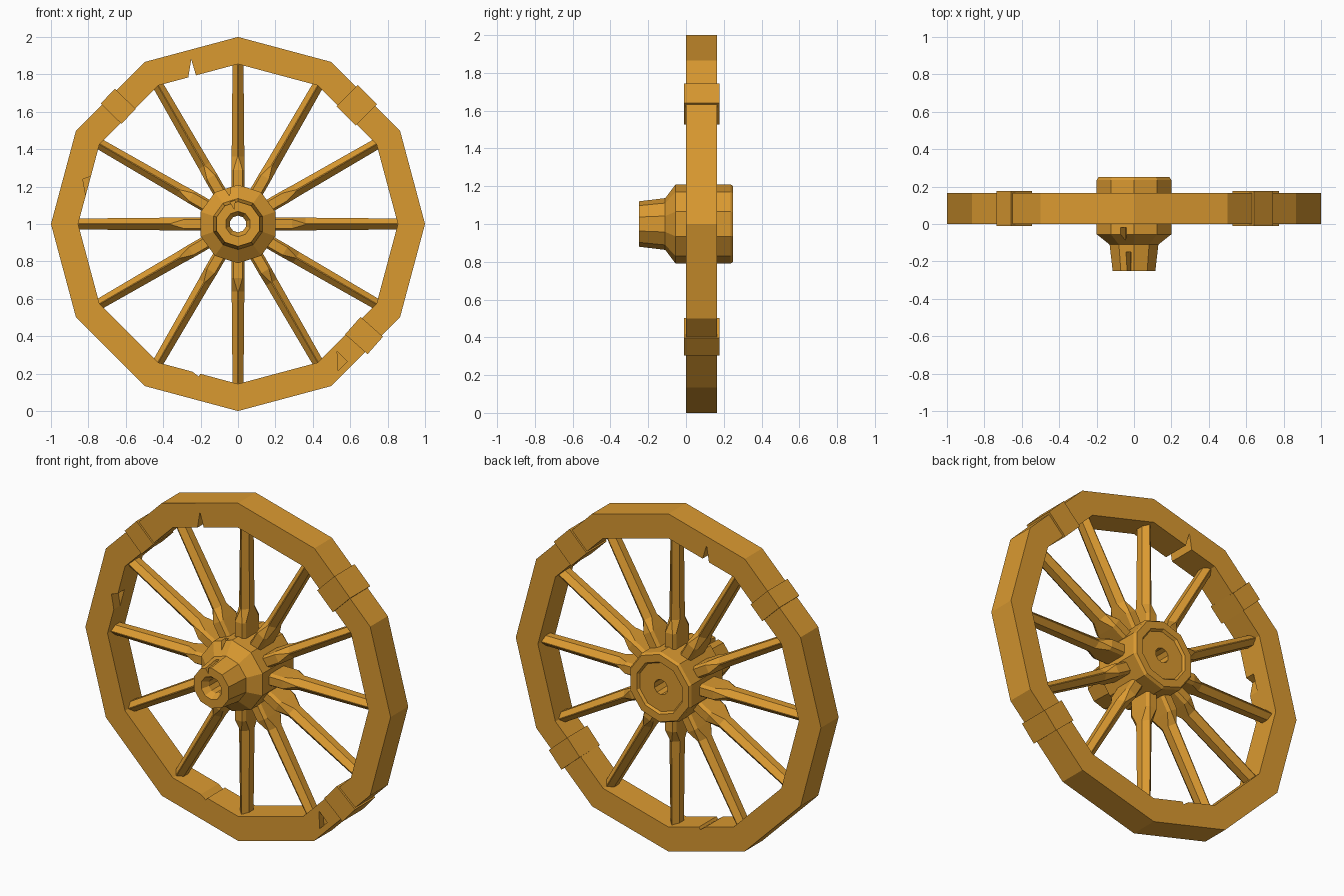
import bpy, bmesh
from math import sin, cos, pi, radians
from mathutils import Matrix, Vector

if "Cube" in bpy.data.objects:
    bpy.data.objects.remove(bpy.data.objects["Cube"])

wood = bpy.data.materials.new("warm_wood")
wood.use_nodes = True
wood.diffuse_color = (0.70, 0.32, 0.03, 1)
bsdf = wood.node_tree.nodes["Principled BSDF"]
bsdf.inputs["Base Color"].default_value = wood.diffuse_color
bsdf.inputs["Roughness"].default_value = 0.8

CENTRE = Vector((0, 0, 1))
RIM_BACK = 0.165
MID = RIM_BACK / 2
SIDES = 12


def finish(name, bm):
    bmesh.ops.recalc_face_normals(bm, faces=bm.faces)
    mesh = bpy.data.meshes.new(name)
    bm.to_mesh(mesh)
    bm.free()
    mesh.materials.append(wood)
    obj = bpy.data.objects.new(name, mesh)
    bpy.context.collection.objects.link(obj)
    return obj


def bridge(bm, a, b):
    for i in range(len(a)):
        j = (i + 1) % len(a)
        bm.faces.new((a[i], a[j], b[j], b[i]))


def lathe(name, profile, sides):
    """Spin a closed (radius, y) profile about the axle."""
    bm = bmesh.new()
    rings = []
    for k in range(sides):
        a = 2 * pi * k / sides
        rings.append([bm.verts.new((r * sin(a), y, 1 + r * cos(a)))
                      for r, y in profile])
    for k in range(sides):
        bridge(bm, rings[k], rings[(k + 1) % sides])
    return finish(name, bm)


def place(obj, degrees):
    """Turn a part that points up from the axle clockwise round the wheel."""
    turn = Matrix.Rotation(radians(degrees), 4, 'Y')
    obj.data.transform(Matrix.Translation(CENTRE) @ turn)


def spoke(name, degrees):
    # stations: radius, half width, half depth, ridge half width, shoulder depth
    stations = [(0.15, 0.036, 0.078, 0.024, 0.060),
                (0.29, 0.036, 0.078, 0.024, 0.060),
                (0.36, 0.034, 0.056, 0.003, 0.024),
                (0.88, 0.029, 0.050, 0.002, 0.021)]
    bm = bmesh.new()
    rings = []
    for r, w, d, rw, sd in stations:
        half = [(-rw, -d), (rw, -d), (w, -sd), (w, sd)]
        section = half + [(-x, -y) for x, y in half]
        rings.append([bm.verts.new((x, y + MID, r)) for x, y in section])
        # remove the repeated order by sorting round the section
        ring = rings[-1]
        rings[-1] = [ring[i] for i in (1, 2, 3, 4, 5, 6, 7, 0)]
    for a, b in zip(rings, rings[1:]):
        bridge(bm, a, b)
    bm.faces.new(rings[0])
    bm.faces.new(rings[-1])
    place(finish(name, bm), degrees)


def clamp(name, degrees, width, height, radius):
    bm = bmesh.new()
    bmesh.ops.create_cube(bm, size=1)
    bmesh.ops.scale(bm, verts=bm.verts, vec=(width, 0.188, height))
    bmesh.ops.translate(bm, verts=bm.verts, vec=(0, MID, radius))
    place(finish(name, bm), degrees)


def chip(target, triangle, front, back):
    """Cut a triangular notch, drawn in x and z, out of a part."""
    bm = bmesh.new()
    a, b = [[bm.verts.new((x, y, z)) for x, z in triangle]
            for y in (front, back)]
    bridge(bm, a, b)
    bm.faces.new(a)
    bm.faces.new(b)
    cutter = finish("chip_cutter", bm)
    cutter.hide_render = True
    mod = target.modifiers.new("chip", 'BOOLEAN')
    mod.operation = 'DIFFERENCE'
    mod.solver = 'EXACT'
    mod.object = cutter
    graph = bpy.context.evaluated_depsgraph_get()
    graph.update()
    mesh = bpy.data.meshes.new_from_object(target.evaluated_get(graph))
    target.modifiers.clear()
    target.data = mesh
    bpy.data.objects.remove(cutter)


# Rim with worn notches
rim = lathe("rim", [(1, 0), (1, RIM_BACK), (0.855, RIM_BACK), (0.855, 0)], SIDES)
chip(rim, [(-0.27, 1.76), (-0.25, 1.88), (-0.22, 1.78)], -0.1, 0.3)
chip(rim, [(-0.80, 1.08), (-0.83, 1.24), (-0.77, 1.26)], -0.1, 0.06)
chip(rim, [(-0.25, 0.215), (-0.21, 0.185), (-0.18, 0.23)], -0.1, 0.3)
chip(rim, [(0.53, 0.32), (0.585, 0.265), (0.535, 0.215)], -0.1, 0.04)

# Hub with stepped nose, recessed back and axle hole
hub = lathe("hub", [(0.12, -0.25), (0.137, -0.11), (0.21, -0.055), (0.21, 0.235),
                    (0.20, 0.25), (0.155, 0.25), (0.145, 0.235), (0.045, 0.235),
                    (0.045, -0.21), (0.068, -0.25)], 10)
chip(hub, [(-0.08, 1.20), (-0.045, 1.15), (-0.04, 1.21)], -0.1, -0.02)
chip(hub, [(-0.05, 1.13), (-0.02, 1.08), (-0.015, 1.14)], -0.3, -0.15)

# Spokes, one to each corner of the rim
for k in range(SIDES):
    spoke(f"spoke_{k + 1}", 360 * k / SIDES)

# Repair clamps round the rim
clamp("clamp_upper_right", -45.5, 0.11, 0.155, 0.898)
clamp("clamp_upper_left", 45, 0.145, 0.16, 0.898)
clamp("clamp_lower_left", 131.5, 0.125, 0.16, 0.90)
